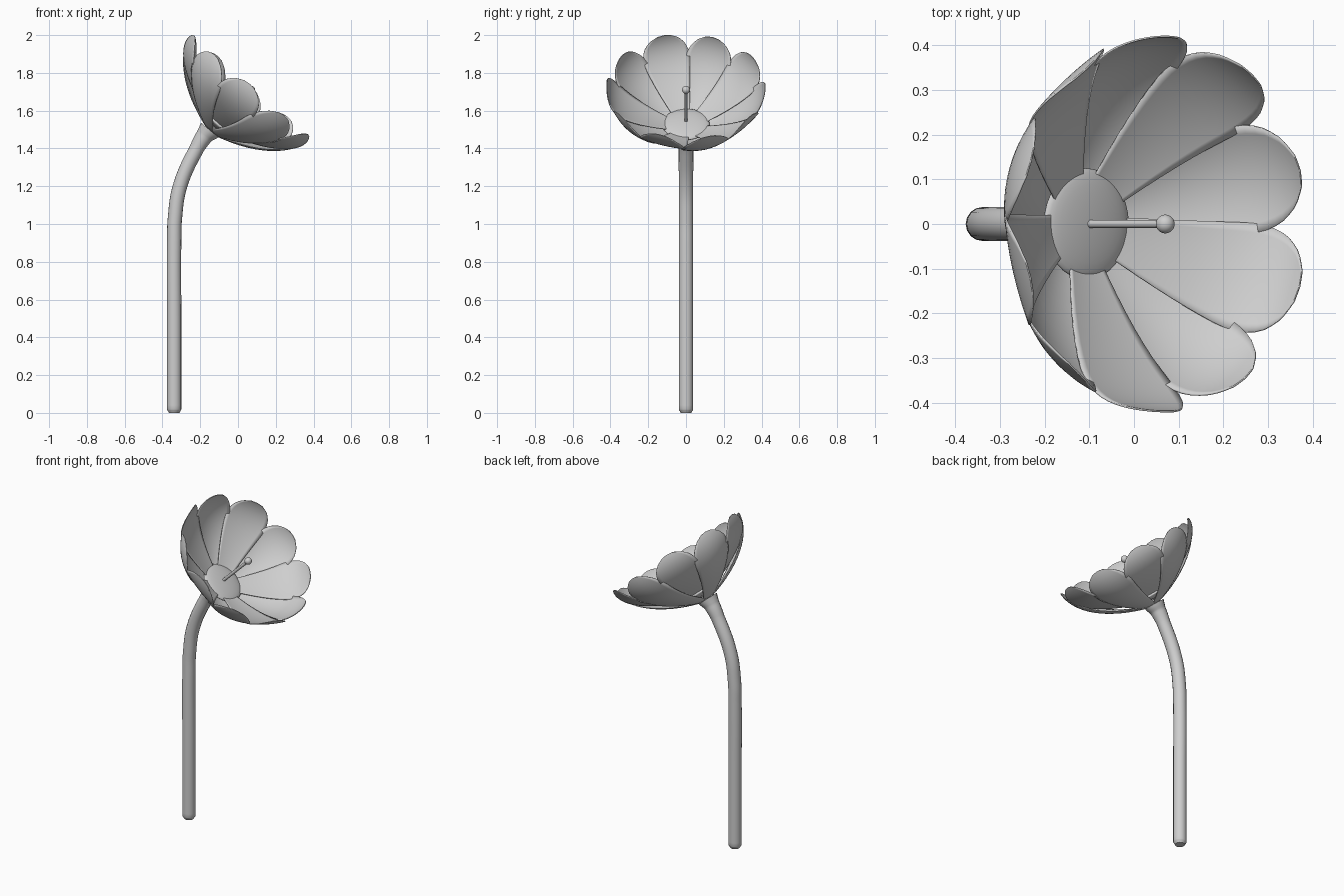
import bpy, bmesh, math
from mathutils import Matrix, Vector
from mathutils.geometry import interpolate_bezier

cube = bpy.data.objects.get("Cube")
if cube:
    bpy.data.objects.remove(cube, do_unlink=True)

grey = bpy.data.materials.new("light_grey")
grey.use_nodes = True
colour = (0.62, 0.62, 0.62, 1)
grey.diffuse_color = colour
grey.node_tree.nodes["Principled BSDF"].inputs["Base Color"].default_value = colour

# Flower frame: its z runs along the tilted blossom axis
BASE = Vector((-0.143, 0, 1.486))
FLOWER = Matrix.Translation(BASE) @ Matrix.Rotation(math.radians(41), 4, 'Y')


def add(name, data):
    obj = bpy.data.objects.new(name, data)
    bpy.context.scene.collection.objects.link(obj)
    if not data.materials:
        data.materials.append(grey)
    return obj


def mesh_from(bm, name):
    bmesh.ops.recalc_face_normals(bm, faces=bm.faces)
    for face in bm.faces:
        face.smooth = True
    mesh = bpy.data.meshes.new(name)
    bm.to_mesh(mesh)
    bm.free()
    return mesh


def tube(name, path):
    """Round tube through (x, z, radius) points."""
    curve = bpy.data.curves.new(name, 'CURVE')
    curve.dimensions = '3D'
    curve.bevel_depth = 1
    curve.bevel_resolution = 6
    curve.resolution_u = 8
    curve.use_fill_caps = True
    spline = curve.splines.new('BEZIER')
    spline.bezier_points.add(len(path) - 1)
    for point, (x, z, radius) in zip(spline.bezier_points, path):
        point.co = (x, 0, z)
        point.radius = radius
        point.handle_left_type = point.handle_right_type = 'AUTO'
    obj = add(name, curve)
    bpy.ops.object.select_all(action='DESELECT')
    obj.select_set(True)
    bpy.context.view_layer.objects.active = obj
    bpy.ops.object.convert(target='MESH')
    bpy.ops.object.shade_smooth_by_angle(angle=math.radians(45))


def petal_mesh(name, lifts, root, spread, cupping):
    """Cupped petal along +x, widening evenly to a rounded tip."""
    rows, cols, steps = 20, 12, 200
    profile = ((0.02, 0), (0.22, 0.05), (0.41, 0.165), (0.42, 0.322))
    knots = [Vector((r, 0, a + lift)) for (r, a), lift in zip(profile, lifts)]
    line = interpolate_bezier(*knots, steps + 1)
    bm = bmesh.new()
    grid = []
    for i in range(rows + 1):
        t = math.sin(math.pi / 2 * i / rows)
        k = round(t * steps)
        centre = line[k]
        tangent = (line[min(k + 1, steps)] - line[max(k - 1, 0)]).normalized()
        inward = Vector((-tangent.z, 0, tangent.x))
        rounding = max(0, (t - 0.6) / 0.4)
        half = (root + spread * centre.x) * math.sqrt(max(0, 1 - rounding ** 2))
        row = []
        for j in range(cols + 1):
            y = half * (2 * j / cols - 1)
            cup = cupping * y * y / (centre.x + 0.1)
            row.append(bm.verts.new(centre + inward * cup + Vector((0, y, 0))))
        grid.append(row)
    for a, b in zip(grid, grid[1:]):
        for j in range(cols):
            bm.faces.new((a[j], b[j], b[j + 1], a[j + 1]))
    bmesh.ops.remove_doubles(bm, verts=bm.verts, dist=0.0005)
    return mesh_from(bm, name)


def ball(name, scale, matrix):
    bm = bmesh.new()
    bmesh.ops.create_uvsphere(bm, u_segments=32, v_segments=16, radius=1,
                              matrix=Matrix.Diagonal((*scale, 1)))
    obj = add(name, mesh_from(bm, name))
    obj.matrix_world = matrix


# Stem with a bent neck that flares under the blossom
tube("stem", [(-0.338, 0, 0.028), (-0.338, 0.018, 0.038), (-0.338, 0.5, 0.038),
              (-0.338, 0.9, 0.038), (-0.334, 1.03, 0.038), (-0.307, 1.2, 0.038),
              (-0.218, 1.4, 0.039), (-0.178, 1.465, 0.046), (-0.15, 1.498, 0.06)])

# Ten petals: five wrapping outer ones alternating with five flatter inner ones
layers = (petal_mesh("outer_petal", (0, 0, 0, 0), 0.026, 0.28, 0.7),
          petal_mesh("inner_petal", (0.03, 0.045, 0.018, 0.006), 0.02, 0.3, 0.25))
for n in range(10):
    obj = add(f"{layers[n % 2].name}_{n // 2 + 1}", layers[n % 2])
    obj.matrix_world = FLOWER @ Matrix.Rotation(math.radians(16.5 + 36 * n), 4, 'Z')
    solid = obj.modifiers.new("thickness", 'SOLIDIFY')
    solid.thickness = 0.004
    solid.offset = 0

# Flower centre, pistil and its round tip
ball("flower_centre", (0.125, 0.125, 0.022), FLOWER @ Matrix.Translation((0, 0, 0.055)))
tube("pistil", [(-0.115, 1.53, 0.009), (0.07, 1.71, 0.009)])
ball("pistil_tip", (0.021,) * 3, Matrix.Translation((0.07, 0, 1.71)))
